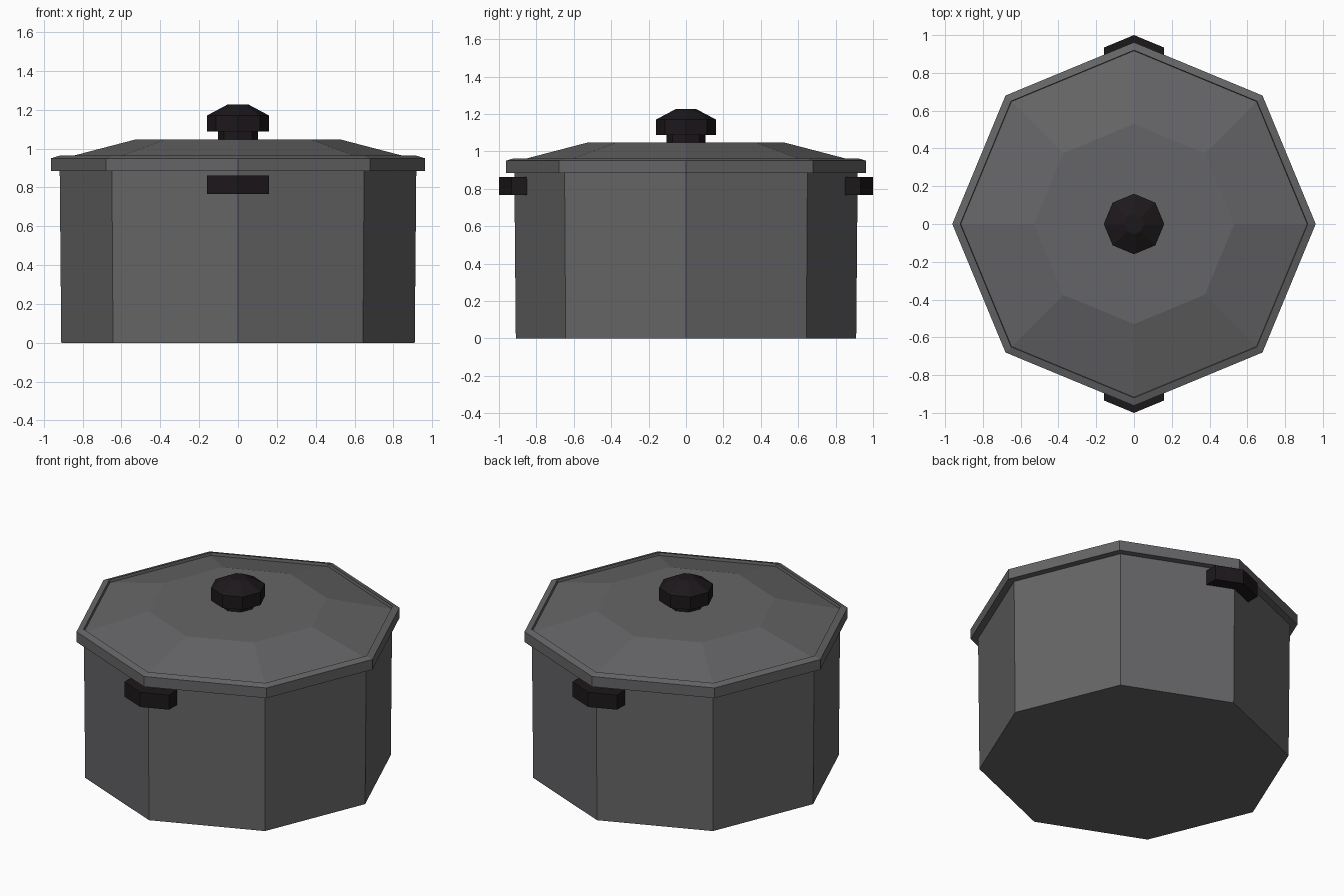
import bpy
from math import sin, cos, pi

if "Cube" in bpy.data.objects:
    bpy.data.objects.remove(bpy.data.objects["Cube"])

SIDES = 8  # octagonal pot with corners on the axes


def material(name, rgb):
    mat = bpy.data.materials.new(name)
    mat.diffuse_color = (*rgb, 1)
    mat.use_nodes = True
    mat.node_tree.nodes["Principled BSDF"].inputs["Base Color"].default_value = mat.diffuse_color
    return mat


def mesh_object(name, verts, faces, mat):
    mesh = bpy.data.meshes.new(name)
    mesh.from_pydata(verts, [], faces)
    mesh.materials.append(mat)
    obj = bpy.data.objects.new(name, mesh)
    bpy.context.collection.objects.link(obj)
    return obj


def lathe(name, profile, mat):
    """Turn a (radius, z) profile, listed bottom to top, into a capped octagonal solid."""
    n = SIDES
    verts = [(r * cos(2 * pi * i / n), r * sin(2 * pi * i / n), z)
             for r, z in profile for i in range(n)]
    faces = [(k * n + i, k * n + (i + 1) % n, (k + 1) * n + (i + 1) % n, (k + 1) * n + i)
             for k in range(len(profile) - 1) for i in range(n)]
    faces.append(tuple(reversed(range(n))))
    faces.append(tuple(range((len(profile) - 1) * n, len(profile) * n)))
    return mesh_object(name, verts, faces, mat)


def prism(name, outline, z0, z1, mat):
    """Extrude a counter-clockwise (x, y) outline upwards."""
    n = len(outline)
    verts = [(x, y, z) for z in (z0, z1) for x, y in outline]
    faces = [(i, (i + 1) % n, n + (i + 1) % n, n + i) for i in range(n)]
    faces += [tuple(reversed(range(n))), tuple(range(n, 2 * n))]
    return mesh_object(name, verts, faces, mat)


metal = material("dark_metal", (0.13, 0.13, 0.135))
black = material("black_grip", (0.012, 0.009, 0.011))

# Pot body, tapering slightly towards the base
lathe("pot_body", [(0.91, 0), (0.918, 0.885)], metal)

# Lid with a raised rim, a small step inside it and a sloped crown
lathe("lid", [(0.90, 0.884), (0.962, 0.884), (0.962, 0.95), (0.92, 0.963),
              (0.917, 0.945), (0.53, 1.046)], metal)

# Knob: short stem and chamfered cap
lathe("knob_stem", [(0.103, 1.04), (0.103, 1.09)], black)
lathe("knob_cap", [(0.16, 1.087), (0.16, 1.17), (0.053, 1.227)], black)

# Side grips bent around the front and back corners of the pot
grip = [(0, -1.0), (0.16, -0.934), (0.16, -0.85), (0, -0.912), (-0.16, -0.85), (-0.16, -0.934)]
prism("front_handle", grip, 0.767, 0.862, black)
prism("back_handle", [(-x, -y) for x, y in grip], 0.767, 0.862, black)
